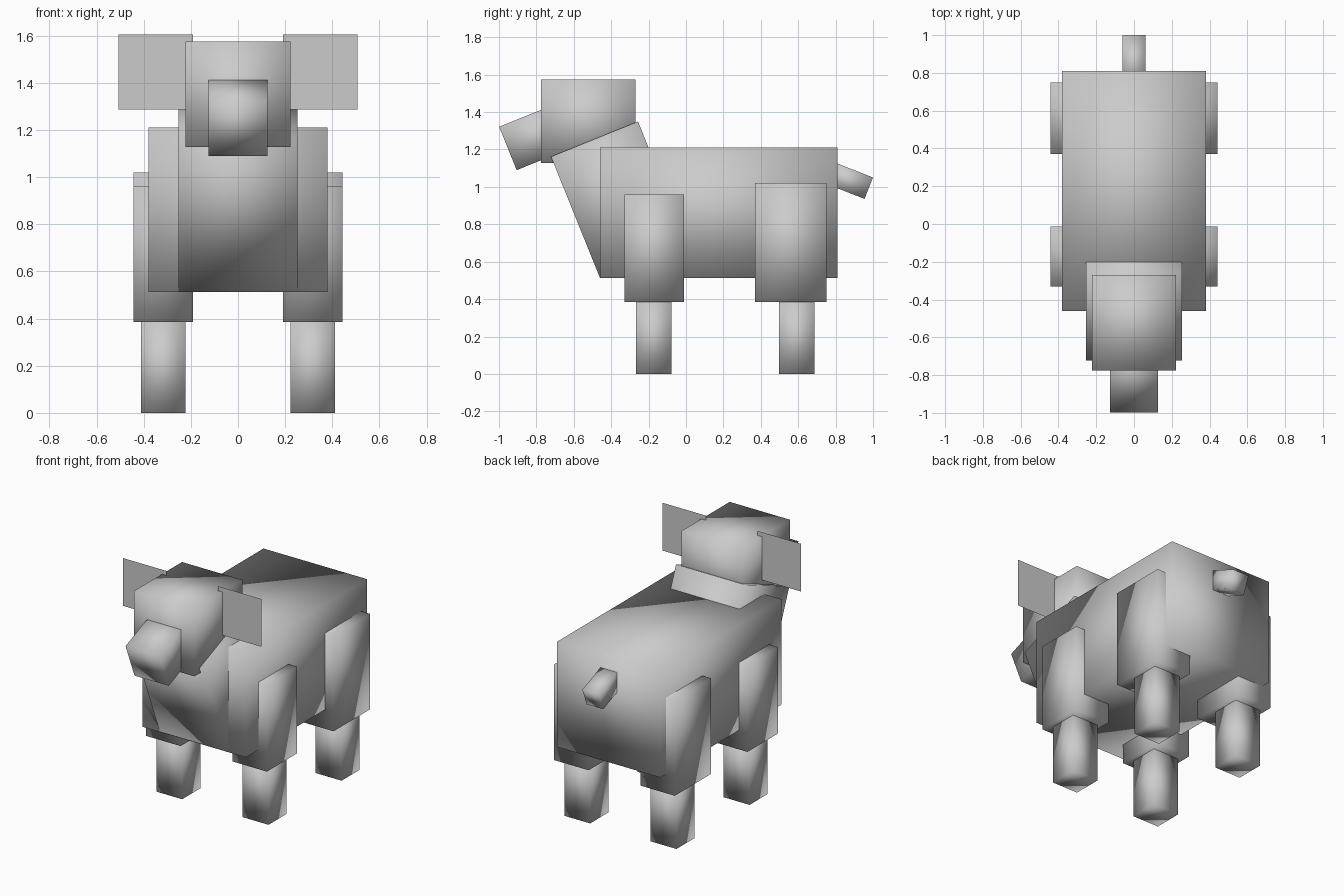
import bpy
import math
from mathutils import Matrix, Vector

if "Cube" in bpy.data.objects:
    bpy.data.objects.remove(bpy.data.objects["Cube"])

grey = bpy.data.materials.new("plain grey")
grey.diffuse_color = (0.6, 0.6, 0.6, 1)
grey.use_nodes = True
grey.node_tree.nodes["Principled BSDF"].inputs["Base Color"].default_value = grey.diffuse_color


def finish(name, verts, faces, smooth=True):
    mesh = bpy.data.meshes.new(name)
    mesh.from_pydata(verts, [], faces)
    mesh.materials.append(grey)
    for p in mesh.polygons:
        p.use_smooth = smooth
    obj = bpy.data.objects.new(name, mesh)
    bpy.context.collection.objects.link(obj)
    return obj


def block(name, centre, size, tilt=0.0):
    """Softly shaded box, tilted about the x axis (degrees)."""
    rot = Matrix.Rotation(math.radians(tilt), 3, 'X')
    verts = []
    for z in (-.5, .5):
        for x, y in ((-.5, -.5), (.5, -.5), (.5, .5), (-.5, .5)):
            verts.append(Vector(centre) + rot @ Vector((x * size[0], y * size[1], z * size[2])))
    faces = [(3, 2, 1, 0), (4, 5, 6, 7)]
    faces += [(i, (i + 1) % 4, (i + 1) % 4 + 4, i + 4) for i in range(4)]
    return finish(name, verts, faces)


def span(name, x, y, z):
    """Upright box given by its extents."""
    ends = (x, y, z)
    return block(name, [(a + b) / 2 for a, b in ends], [b - a for a, b in ends])


# torso, neck and head
span("body", (-.38, .38), (-.46, .81), (.512, 1.21))
block("neck", (0, -.358, .931), (.506, .502, .70), 22)
span("head", (-.222, .222), (-.775, -.27), (1.128, 1.575))

# snout and tail
block("snout", (0, -.79, 1.271), (.252, .35, .25), 22)
block("tail", (0, .87, 1.035), (.122, .23, .123), -21.5)

# legs and ears on both sides
for side, s in (("left", -1), ("right", 1)):
    def across(a, b):
        return tuple(sorted((s * a, s * b)))

    for part, upper_y, lower_y, top in (("front", (-.33, -.012), (-.268, -.078), .96),
                                        ("rear", (.37, .75), (.498, .688), 1.02)):
        span(f"{part}_upper_leg_{side}", across(.19, .443), upper_y, (.385, top))
        span(f"{part}_lower_leg_{side}", across(.222, .412), lower_y, (0, .387))

    # thin flat ear facing forward
    x0, x1 = across(.19, .507)
    finish(f"ear_{side}",
           [(x0, -.48, 1.288), (x1, -.48, 1.288), (x1, -.48, 1.605), (x0, -.48, 1.605)],
           [(0, 1, 2, 3)], smooth=False)
